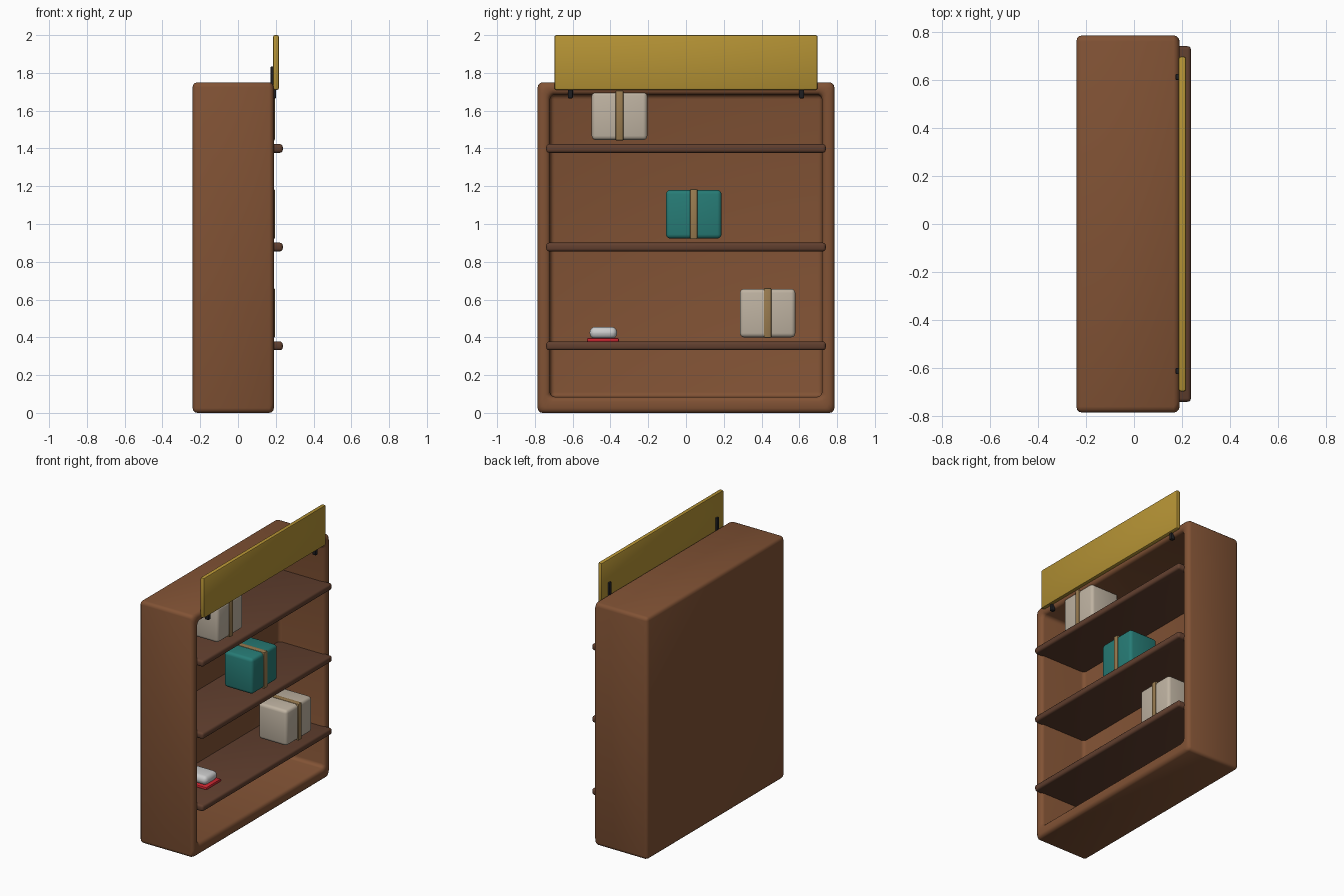
import bpy, bmesh, math

if "Cube" in bpy.data.objects:
    bpy.data.objects.remove(bpy.data.objects["Cube"])


def material(name, rgb):
    m = bpy.data.materials.new(name)
    m.diffuse_color = (*rgb, 1)
    m.use_nodes = True
    m.node_tree.nodes["Principled BSDF"].inputs["Base Color"].default_value = m.diffuse_color
    return m


WOOD = material("wood", (0.22, 0.085, 0.035))
DARK_WOOD = material("dark_wood", (0.12, 0.05, 0.028))
GOLD = material("gold", (0.46, 0.29, 0.035))
CREAM = material("cream", (0.52, 0.45, 0.36))
TEAL = material("teal", (0.02, 0.2, 0.18))
TAPE = material("tape", (0.32, 0.2, 0.08))
BLACK = material("black", (0.015, 0.015, 0.018))
RED = material("red", (0.6, 0.02, 0.03))
SILVER = material("silver", (0.6, 0.6, 0.6))


def finish(bm, name, mat, bevel, segments):
    bmesh.ops.bevel(bm, geom=bm.edges[:], offset=bevel, segments=segments,
                    profile=0.5, affect='EDGES', clamp_overlap=True)
    me = bpy.data.meshes.new(name)
    bm.to_mesh(me)
    bm.free()
    ob = bpy.data.objects.new(name, me)
    bpy.context.collection.objects.link(ob)
    me.materials.append(mat)
    bpy.context.view_layer.objects.active = ob
    ob.select_set(True)
    bpy.ops.object.shade_smooth_by_angle(angle=math.radians(35))
    ob.select_set(False)
    return ob


def cube(lo, hi):
    bm = bmesh.new()
    bmesh.ops.create_cube(bm, size=1)
    for v in bm.verts:
        v.co = [(a + b) / 2 + c * (b - a) for a, b, c in zip(lo, hi, v.co)]
    return bm


def box(name, lo, hi, mat, bevel=0.01, segments=2):
    return finish(cube(lo, hi), name, mat, bevel, segments)


# Cabinet: one hollowed block, open towards +x
bm = cube((-0.24, -0.785, 0), (0.19, 0.785, 1.75))
face = max(bm.faces, key=lambda f: f.calc_center_median().x)
bmesh.ops.inset_individual(bm, faces=[face], thickness=0.05)
for v in face.verts:
    v.co.y = math.copysign(0.72, v.co.y)
    v.co.z = 0.085 if v.co.z < 0.8 else 1.685
new = bmesh.ops.extrude_discrete_faces(bm, faces=[face])["faces"][0]
for v in new.verts:
    v.co.x = -0.175
finish(bm, "cabinet", WOOD, 0.025, 3)

# Shelves with protruding rounded lips
for i, z in enumerate((0.355, 0.878, 1.4)):
    box(f"shelf_{i + 1}", (-0.19, -0.74, z - 0.023), (0.237, 0.74, z + 0.023),
        DARK_WOOD, 0.015, 3)

# Sign board and its two mounting brackets
box("sign_board", (0.185, -0.697, 1.71), (0.217, 0.697, 2.0), GOLD, 0.01, 2)
for name, y in (("left_bracket", -0.612), ("right_bracket", 0.612)):
    box(name, (0.173, y - 0.013, 1.665), (0.202, y + 0.013, 1.835), BLACK, 0.005)

# Taped parcels
for i, (y, z, mat) in enumerate(((0.432, 0.4, CREAM), (0.041, 0.923, TEAL),
                                 (-0.352, 1.445, CREAM))):
    box(f"parcel_{i + 1}", (-0.04, y - 0.147, z), (0.188, y + 0.147, z + 0.257),
        mat, 0.022, 3)
    box(f"parcel_tape_{i + 1}", (-0.046, y - 0.02, z - 0.003),
        (0.195, y + 0.02, z + 0.261), TAPE, 0.006, 2)

# Small shoe on the lowest shelf
box("shoe_sole", (-0.14, -0.525, 0.376), (0.115, -0.355, 0.396), RED, 0.007, 2)
box("shoe_upper", (-0.125, -0.51, 0.392), (0.1, -0.365, 0.456), SILVER, 0.03, 4)
